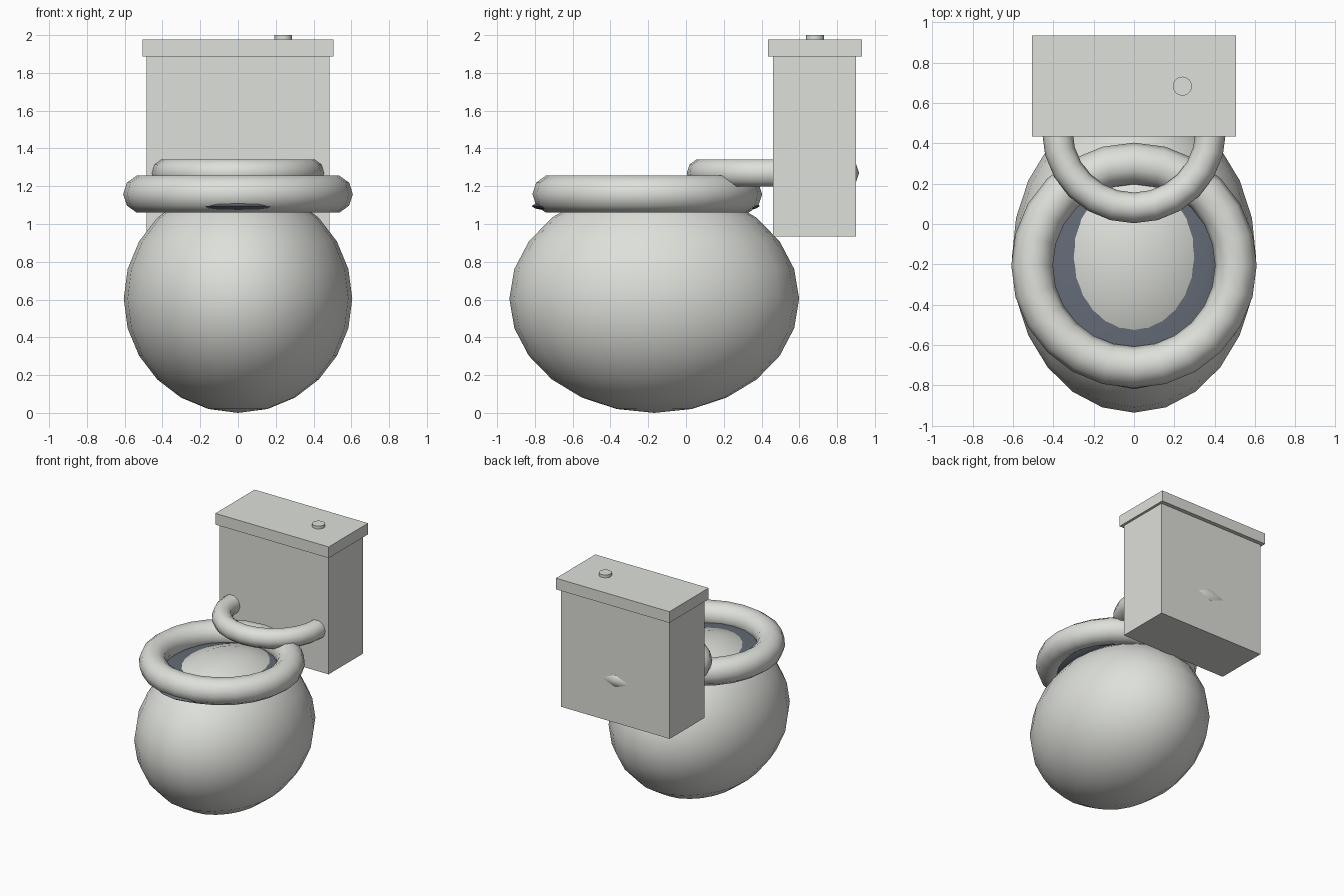
import bpy
import math

default = bpy.data.objects.get("Cube")
if default:
    bpy.data.objects.remove(default, do_unlink=True)


def make_material(name, rgb):
    mat = bpy.data.materials.new(name)
    mat.use_nodes = True
    color = (*rgb, 1.0)
    mat.diffuse_color = color
    mat.node_tree.nodes["Principled BSDF"].inputs["Base Color"].default_value = color
    return mat


porcelain = make_material("porcelain grey", (0.73, 0.745, 0.70))
slate = make_material("dark slate", (0.13, 0.15, 0.185))


def finish(name, mat, smooth_angle=None):
    """Name, colour and shade the primitive just added."""
    obj = bpy.context.object
    obj.name = name
    obj.data.materials.append(mat)
    bpy.ops.object.transform_apply(location=False, rotation=False, scale=True)
    if smooth_angle:
        bpy.ops.object.shade_smooth_by_angle(angle=math.radians(smooth_angle))
    return obj


def box(name, size, center):
    bpy.ops.mesh.primitive_cube_add(size=1, location=center)
    bpy.context.object.scale = size
    return finish(name, porcelain)


def ellipsoid(name, radii, center, mat):
    bpy.ops.mesh.primitive_uv_sphere_add(segments=24, ring_count=12, radius=1, location=center)
    bpy.context.object.scale = radii
    return finish(name, mat, 80)


def ring(name, major, minor, center):
    bpy.ops.mesh.primitive_torus_add(major_segments=24, minor_segments=10,
                                     major_radius=major, minor_radius=minor,
                                     location=center)
    return finish(name, porcelain, 80)


# Rounded bowl and the flat dark basin lens that it pokes through
ellipsoid("bowl", (0.605, 0.767, 0.605), (0, -0.168, 0.605), porcelain)
ellipsoid("basin", (0.43, 0.605, 0.05), (0, -0.213, 1.095), slate)

# Seat ring, and the raised ring that runs back into the tank
ring("seat", 0.505, 0.103, (0, -0.205, 1.158))
ring("rear_ring", 0.38, 0.076, (0, 0.46, 1.27))

# Tank with its overhanging lid
box("tank", (0.97, 0.44, 0.955), (0, 0.68, 1.4125))
box("tank_lid", (1.01, 0.50, 0.09), (0, 0.683, 1.932))

# Flush button
bpy.ops.mesh.primitive_cylinder_add(vertices=24, radius=0.047, depth=0.06,
                                    location=(0.24, 0.683, 1.97))
finish("flush_button", porcelain, 40)
